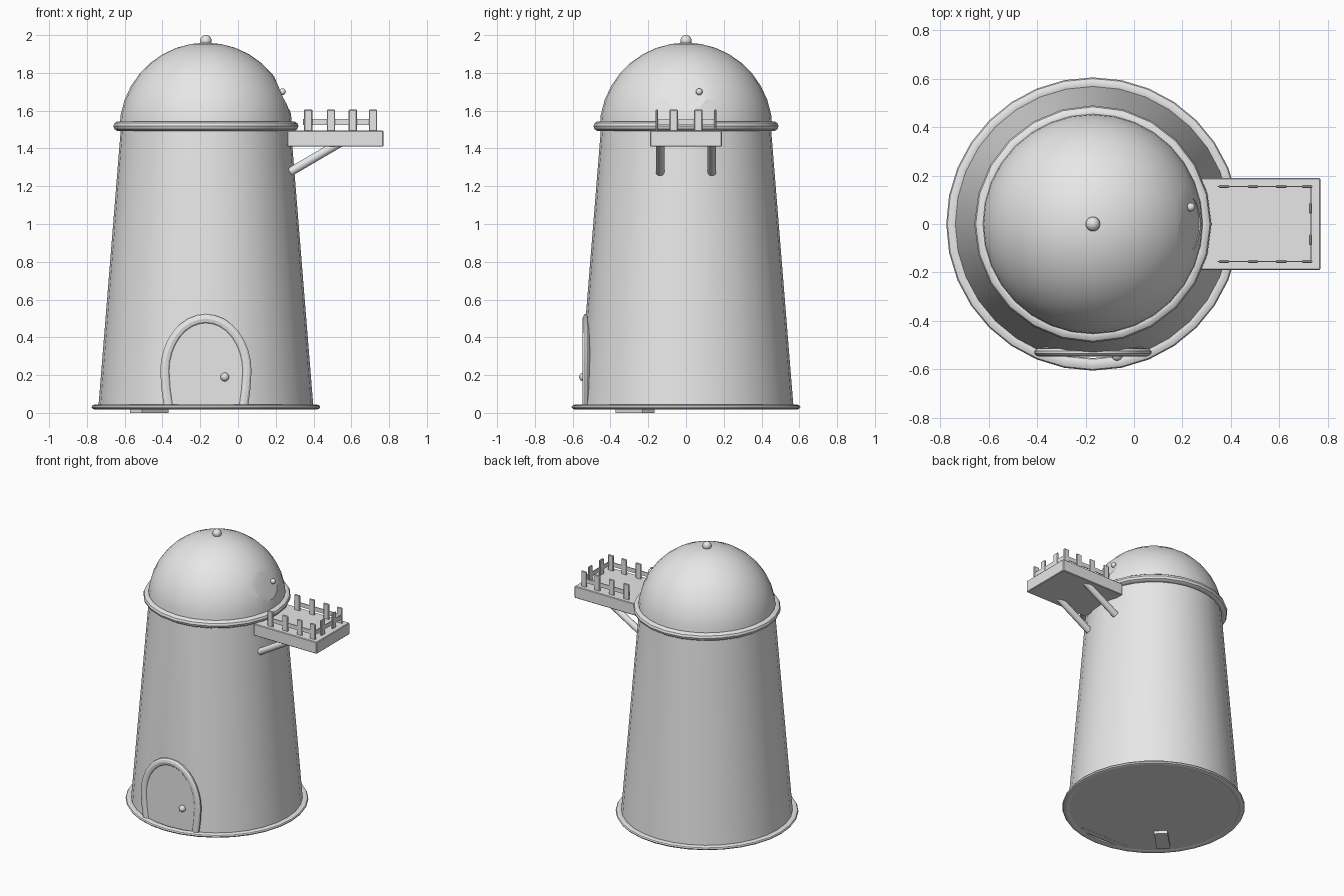
import bpy, bmesh, math
from mathutils import Vector, Matrix

if "Cube" in bpy.data.objects:
    bpy.data.objects.remove(bpy.data.objects["Cube"])

AXIS = Vector((-0.17, 0, 0))        # centre line of the tower
GREY = bpy.data.materials.new("plain_grey")
GREY.use_nodes = True
GREY.diffuse_color = (0.8, 0.8, 0.8, 1)
GREY.node_tree.nodes["Principled BSDF"].inputs["Base Color"].default_value = (0.8, 0.8, 0.8, 1)


def finish(ob, smooth=True):
    ob.data.materials.clear()
    ob.data.materials.append(GREY)
    if smooth:
        bpy.ops.object.select_all(action='DESELECT')
        ob.select_set(True)
        bpy.context.view_layer.objects.active = ob
        bpy.ops.object.shade_smooth_by_angle(angle=math.radians(35))
    return ob


def from_bmesh(name, bm):
    bmesh.ops.recalc_face_normals(bm, faces=bm.faces)
    me = bpy.data.meshes.new(name)
    bm.to_mesh(me)
    bm.free()
    ob = bpy.data.objects.new(name, me)
    bpy.context.collection.objects.link(ob)
    return ob


def lathe(name, profile, segs, closed=False):
    """Spin a (radius, z) profile round the tower axis."""
    bm = bmesh.new()
    vs = [bm.verts.new((r, 0, z)) for r, z in profile]
    pairs = list(zip(vs, vs[1:])) + ([(vs[-1], vs[0])] if closed else [])
    edges = [bm.edges.new(p) for p in pairs]
    bmesh.ops.spin(bm, geom=vs + edges, cent=(0, 0, 0), axis=(0, 0, 1),
                   angle=math.tau, steps=segs, use_merge=True)
    bmesh.ops.remove_doubles(bm, verts=bm.verts, dist=0.0005)
    bmesh.ops.translate(bm, verts=bm.verts, vec=AXIS)
    return from_bmesh(name, bm)


def ring_profile(radius, z, half_w, half_h, n=10):
    return [(radius + half_w * math.cos(math.tau * i / n),
             z + half_h * math.sin(math.tau * i / n)) for i in range(n)]


def box(name, centre, size, turn=0, bevel=0):
    bm = bmesh.new()
    bmesh.ops.create_cube(bm, size=1)
    bmesh.ops.scale(bm, verts=bm.verts, vec=size)
    if bevel:
        bmesh.ops.bevel(bm, geom=bm.edges[:], offset=bevel, segments=1, affect='EDGES')
    bmesh.ops.transform(bm, verts=bm.verts,
                        matrix=Matrix.Translation(centre) @ Matrix.Rotation(turn, 4, 'Z'))
    return finish(from_bmesh(name, bm), False)


def ball(name, centre, radius):
    bm = bmesh.new()
    bmesh.ops.create_uvsphere(bm, u_segments=16, v_segments=10, radius=radius)
    bmesh.ops.translate(bm, verts=bm.verts, vec=centre)
    return finish(from_bmesh(name, bm))


def rod(name, a, b, radius, segs=16):
    a, b = Vector(a), Vector(b)
    bm = bmesh.new()
    bmesh.ops.create_cone(bm, cap_ends=True, segments=segs, radius1=radius,
                          radius2=radius, depth=(b - a).length)
    turn = (b - a).to_track_quat('Z', 'Y').to_matrix().to_4x4()
    bmesh.ops.transform(bm, verts=bm.verts, matrix=Matrix.Translation((a + b) / 2) @ turn)
    return finish(from_bmesh(name, bm))


def prism(name, outline, y0, y1):
    """Extrude an (x, z) outline along y."""
    bm = bmesh.new()
    face = bm.faces.new([bm.verts.new((x, y0, z)) for x, z in outline])
    new = bmesh.ops.extrude_face_region(bm, geom=[face])["geom"]
    bmesh.ops.translate(bm, vec=(0, y1 - y0, 0),
                        verts=[g for g in new if isinstance(g, bmesh.types.BMVert)])
    return from_bmesh(name, bm)


def carve(ob, cutter):
    mod = ob.modifiers.new("carve", 'BOOLEAN')
    mod.operation, mod.solver, mod.object = 'DIFFERENCE', 'EXACT', cutter
    bpy.context.view_layer.objects.active = ob
    bpy.ops.object.modifier_apply(modifier=mod.name)
    bpy.data.objects.remove(cutter)


def arch(half_w, foot, spring, top, n=16):
    """Horseshoe outline, from the left foot over the top to the right foot."""
    pts = [(-half_w * 0.91, foot), (-half_w * 0.97, (foot + spring) / 2)]
    for i in range(n + 1):
        t = math.pi * (1 - i / n)
        pts.append((half_w * math.cos(t), spring + (top - spring) * math.sin(t)))
    pts += [(-x, z) for x, z in reversed(pts[:2])]
    return [(x + AXIS.x, z) for x, z in pts]


# Tower body, flattened behind the door
body = lathe("tower_body", [(0, 0.022), (0.57, 0.022), (0.45, 1.51), (0, 1.51)], 32)
carve(body, prism("door_cutter", arch(0.215, -0.05, 0.22, 0.5), -0.8, -0.535))
finish(body)
finish(lathe("base_rim", ring_profile(0.58, 0.031, 0.026, 0.014), 32, True))

# Arched door with tubular frame and knob
finish(prism("door", arch(0.21, 0.021, 0.22, 0.495), -0.5, -0.538), False)
curve = bpy.data.curves.new("door_frame", 'CURVE')
curve.dimensions = '3D'
curve.bevel_depth, curve.bevel_resolution, curve.use_fill_caps = 0.026, 3, True
path = arch(0.217, 0.03, 0.22, 0.498)
spline = curve.splines.new('POLY')
spline.points.add(len(path) - 1)
for p, (x, z) in zip(spline.points, path):
    p.co = (x, 0, z, 1)
frame = bpy.data.objects.new("door_frame", curve)
bpy.context.collection.objects.link(frame)
frame.location.y, frame.scale.y = -0.53, 0.7
bpy.ops.object.select_all(action='DESELECT')
frame.select_set(True)
bpy.context.view_layer.objects.active = frame
bpy.ops.object.convert(target='MESH')
finish(bpy.context.object)
ball("door_knob", (-0.07, -0.543, 0.19), 0.023)

# Domed roof with a shallow oval hatch facing the balcony
steps = [math.pi / 2 * i / 9 for i in range(10)]
dome = lathe("dome_roof", [(0, 1.5)] + [(0.458 * math.cos(t), 1.5 + 0.46 * math.sin(t))
                                       for t in steps[:-1]] + [(0, 1.96)], 32)
normal = Vector((0.92, 0, 0.39)).normalized()
bm = bmesh.new()
bmesh.ops.create_cone(bm, cap_ends=True, segments=32, radius1=1, radius2=1, depth=0.3)
bmesh.ops.scale(bm, verts=bm.verts, vec=(0.108, 0.115, 1))
bmesh.ops.transform(bm, verts=bm.verts,
                    matrix=Matrix.Translation(Vector((0.226, 0, 1.7)) + normal * 0.15)
                    @ Matrix.Rotation(math.atan2(normal.x, normal.z), 4, 'Y'))
carve(dome, from_bmesh("hatch_cutter", bm))
finish(dome)
finish(lathe("dome_rim", ring_profile(0.46, 1.518, 0.03, 0.027), 24, True))
ball("hatch_knob", (0.235, 0.07, 1.7), 0.018)
ball("roof_finial", (AXIS.x, 0, 1.97), 0.03)

# Balcony floor and braces
box("balcony_floor", (0.515, 0, 1.452), (0.51, 0.38, 0.086), bevel=0.004)
for side, s in (("left", 1), ("right", -1)):
    rod(f"brace_{side}", (0.275, 0.137 * s, 1.275), (0.54, 0.137 * s, 1.43), 0.023)

# Balcony railing
for side, s in (("back", 1), ("front", -1)):
    box(f"rail_{side}", (0.54, 0.155 * s, 1.54), (0.39, 0.006, 0.03))
    for i, x in enumerate((0.372, 0.492, 0.608, 0.715)):
        box(f"post_{side}_{i}", (x, 0.155 * s, 1.548), (0.044, 0.013, 0.115), bevel=0.004)
    box(f"post_outer_{side}", (0.73, 0.065 * s, 1.548), (0.013, 0.044, 0.115), bevel=0.004)
box("rail_outer", (0.73, 0, 1.54), (0.006, 0.31, 0.03))

# Small foot plate under the base
box("foot_plate", (-0.47, -0.27, 0.015), (0.2, 0.09, 0.03), turn=math.radians(45))
